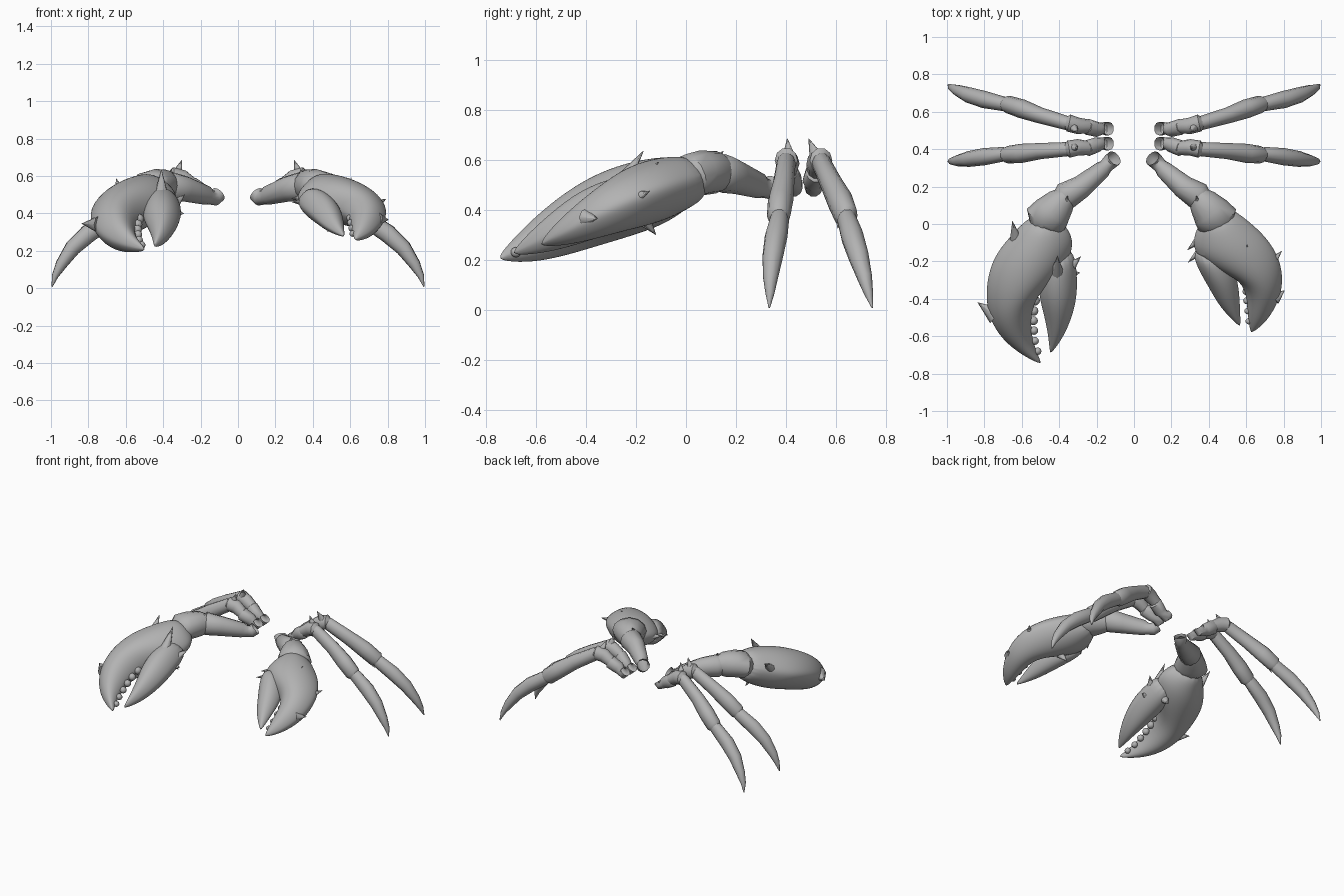
import bpy, bmesh, math
from mathutils import Vector

shell = bpy.data.materials.new("shell_grey")
shell.diffuse_color = (0.45, 0.45, 0.45, 1)


def finish(bm, name, subdiv=0, angle=45):
    bmesh.ops.recalc_face_normals(bm, faces=bm.faces)
    me = bpy.data.meshes.new(name)
    bm.to_mesh(me)
    bm.free()
    ob = bpy.data.objects.new(name, me)
    bpy.context.collection.objects.link(ob)
    me.materials.append(shell)
    if subdiv:
        ob.modifiers.new("smooth", 'SUBSURF').levels = subdiv
        ob.modifiers["smooth"].render_levels = subdiv
    bpy.context.view_layer.objects.active = ob
    ob.select_set(True)
    bpy.ops.object.shade_smooth_by_angle(angle=math.radians(angle))
    ob.select_set(False)
    return ob


def loft(name, rings, sides, subdiv=0, open_start=False, lens=0.0):
    """rings: (centre, half width vector, half height vector)"""
    bm = bmesh.new()
    loops = []
    for c, u, v in rings:
        loop = []
        for i in range(sides):
            a = 2 * math.pi * i / sides
            s = math.sin(a)
            loop.append(bm.verts.new(c + u * math.cos(a) + v * s * abs(s) ** lens))
        loops.append(loop)
    for a, b in zip(loops, loops[1:]):
        for i in range(sides):
            j = (i + 1) % sides
            bm.faces.new((a[i], a[j], b[j], b[i]))
    if not open_start:
        bm.faces.new(loops[0])
    bm.faces.new(loops[-1])
    return finish(bm, name, subdiv)


def tube(name, pts, sides=10, side=1, kx=1.0, **kw):
    """pts: (x, y, z, half width, half height)"""
    ps = [Vector((side * kx * p[0], p[1], p[2])) for p in pts]
    rings = []
    for i, p in enumerate(ps):
        t = (ps[min(i + 1, len(ps) - 1)] - ps[max(i - 1, 0)]).normalized()
        u = t.cross(Vector((0, 0, 1))).normalized()
        rings.append((p, u * pts[i][3], u.cross(t).normalized() * pts[i][4]))
    return loft(name, rings, sides, **kw)


def spike(name, base, tip, r):
    b, t = Vector(base), Vector(tip)
    d = t - b
    bm = bmesh.new()
    bmesh.ops.create_cone(bm, cap_ends=True, segments=8, radius1=r, radius2=0.001, depth=d.length)
    q = d.to_track_quat('Z', 'Y')
    for v in bm.verts:
        v.co = q @ v.co + (b + t) / 2
    return finish(bm, name, 0, 50)


def height(y, table):
    """Linear lookup of claw mid height by y"""
    for (y0, z0), (y1, z1) in zip(table, table[1:]):
        if y >= y1:
            return z0 + (z1 - z0) * (y0 - y) / (y0 - y1)
    return table[-1][1]


def claw_part(name, pairs, mid):
    """pairs: (outer x, y, inner x, y, half thickness)"""
    rings = []
    for ax, ay, bx, by, h in pairs:
        a = Vector((ax, ay, height(ay, mid)))
        b = Vector((bx, by, height(by, mid)))
        rings.append(((a + b) / 2, (a - b) / 2, Vector((0, -0.42, 0.9)) * h))
    return loft(name, rings, 16, subdiv=2, lens=0.35)


def teeth(name, pts, r, mid):
    for i, (x, y) in enumerate(pts):
        bm = bmesh.new()
        bmesh.ops.create_uvsphere(bm, u_segments=12, v_segments=8, radius=r * (1 - 0.05 * i))
        bmesh.ops.translate(bm, verts=bm.verts, vec=(x, y, height(y, mid)))
        finish(bm, f"{name}_{i}", 0, 60)


# Large claw
mid = [(0.1, 0.55), (0.0, 0.525), (-0.18, 0.455), (-0.35, 0.402), (-0.5, 0.322), (-0.667, 0.235), (-0.745, 0.205)]
claw_part("large_claw_palm", [
    (-.56, .04, -.41, .03, .085), (-.645, -.05, -.335, -.04, .12), (-.755, -.17, -.315, -.13, .147),
    (-.797, -.32, -.38, -.25, .148), (-.79, -.47, -.52, -.37, .13), (-.73, -.59, -.555, -.51, .1),
    (-.625, -.685, -.54, -.64, .058), (-.50, -.75, -.495, -.74, .01)], mid)
claw_part("large_claw_thumb", [
    (-.49, -.16, -.325, -.12, .09), (-.515, -.28, -.303, -.24, .11), (-.51, -.39, -.3, -.38, .105),
    (-.478, -.50, -.33, -.50, .082), (-.457, -.61, -.38, -.61, .048), (-.45, -.69, -.442, -.69, .008)], mid)
teeth("large_tooth", [(-.53, -.41), (-.537, -.465), (-.538, -.517), (-.535, -.57), (-.53, -.625), (-.515, -.68)], .027, mid)

# Small claw
mid2 = [(0.1, 0.55), (-0.08, 0.495), (-0.25, 0.43), (-0.4, 0.355), (-0.58, 0.26)]
claw_part("small_claw_palm", [
    (.50, .10, .36, .02, .085), (.62, .01, .32, -.05, .115), (.72, -.08, .305, -.15, .132),
    (.785, -.19, .42, -.23, .126), (.80, -.30, .545, -.28, .108), (.782, -.40, .60, -.36, .088),
    (.715, -.52, .605, -.48, .052), (.63, -.583, .622, -.577, .008)], mid2)
claw_part("small_claw_thumb", [
    (.30, -.13, .46, -.13, .085), (.34, -.24, .53, -.22, .093), (.395, -.33, .558, -.31, .08),
    (.46, -.45, .567, -.41, .05), (.565, -.55, .57, -.545, .007)], mid2)
teeth("small_tooth", [(.60, -.36), (.603, -.41), (.608, -.465), (.613, -.52)], .02, mid2)

# Spikes on the claws, bases sunk into the shell
for i, (b, t, r) in enumerate([
    ((-.74, -.49, .34), (-.835, -.42, .345), .05), ((-.63, -.09, .50), (-.65, .015, .585), .035),
    ((-.41, -.27, .49), (-.41, -.17, .635), .04), ((-.35, -.24, .44), (-.285, -.175, .5), .035),
    ((-.34, -.27, .40), (-.29, -.26, .40), .03), ((-.42, -.19, .38), (-.40, -.12, .30), .035),
    ((.75, -.40, .37), (.805, -.355, .365), .035), ((.72, -.22, .44), (.79, -.145, .475), .035),
    ((.60, -.18, .52), (.605, -.11, .59), .025), ((.36, -.14, .46), (.29, -.205, .46), .025),
    ((.35, -.08, .48), (.285, -.14, .48), .025), ((.50, -.17, .37), (.48, -.12, .30), .03)]):
    spike(f"claw_spike_{i}", b, t, r)

# Arms, each an open-ended upper piece and a wrist
for side, k, tag in ((-1, 1.0, "large"), (1, 0.94, "small")):
    tube(f"{tag}_arm", [
        (.105, .352, .502, .043, .042), (.125, .335, .482, .042, .042), (.15, .31, .487, .038, .04),
        (.17, .29, .497, .047, .052), (.28, .20, .53, .062, .068), (.365, .15, .545, .075, .078),
        (.385, .13, .545, .06, .06)], 12, side, k, open_start=True)
    tube(f"{tag}_wrist", [
        (.35, .16, .545, .05, .06), (.39, .12, .55, .08, .085), (.44, .06, .547, .105, .09),
        (.475, .02, .535, .115, .09), (.49, -.02, .52, .07, .06)], 12, side, k)
    spike(f"{tag}_wrist_spike", (side * .37 * k, .09, .57), (side * .355 * k, .15, .635), .03)

# Walking legs
for side, tag in ((-1, "left"), (1, "right")):
    for row, y, knee in (("front", (.43, .405, .40, .39, .37, .36, .347, .338, .333), .405),
                         ("rear", (.51, .52, .54, .58, .64, .665, .69, .715, .745), .49)):
        n = f"{tag}_{row}_leg"
        y34 = y[3] * .4 + y[4] * .6
        tube(n + "_hip", [
            (.135, y[0], .508, .036, .036), (.152, y[0], .487, .036, .036), (.172, y[0], .50, .032, .034),
            (.195, y[0] - .005, .515, .04, .044), (.25, y[1], .55, .043, .048), (.265, y[1], .555, .03, .03)],
            10, side, open_start=True)
        tube(n + "_thigh", [
            (.23, y[1], .545, .036, .036), (.30, y[1] + .005, .585, .044, .05), (.35, y[2], .598, .046, .05),
            (.365, y[2], .59, .03, .03)], 10, side)
        tube(n + "_shin", [
            (.32, y[2], .60, .032, .036), (.36, y[2], .587, .038, .045), (.50, y[3], .505, .043, .05),
            (.60, y34, .435, .051, .057), (.675, y[4], .375, .047, .056), (.70, y[4] + .003, .355, .03, .034)], 10, side)
        tube(n + "_foot", [
            (.66, y[4], .385, .032, .037), (.70, y[4] + .003, .358, .039, .047), (.80, y[5], .292, .046, .05),
            (.885, y[6], .214, .042, .043), (.945, y[7], .127, .03, .031),
            (.978, (y[7] + y[8]) / 2, .065, .018, .018), (.994, y[8], .008, .003, .003)], 10, side)
        # knee and shin spikes
        spike(n + "_knee_spike", (side * .33, (y[2] + knee) / 2 + .01, .60), (side * .30, knee, .685), .032)
        spike(n + "_shin_spike", (side * .62, y34, .39), (side * .69, y34 - .01, .325), .022)
